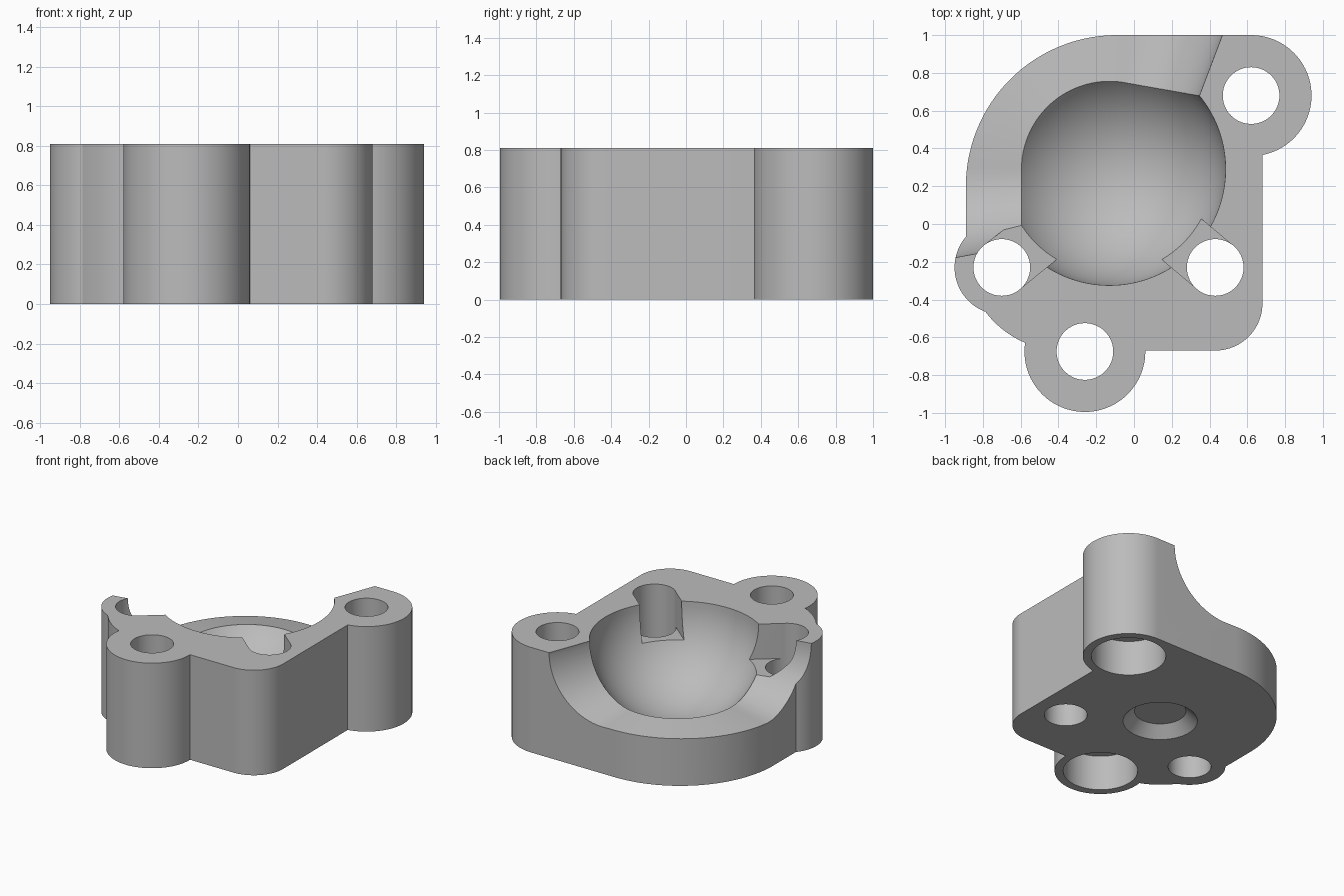
import bpy
import bmesh
from math import cos, sin, pi, radians
from mathutils import Matrix, Vector

cube = bpy.data.objects.get("Cube")
if cube:
    bpy.data.objects.remove(cube, do_unlink=True)

HEIGHT = 0.81
SOCKET = Vector((-0.13, 0.29, HEIGHT))
BIG_BOSSES = [(0.62, 0.68), (-0.26, -0.675)]
SMALL_HOLES = [(-0.70, -0.23, 39), (0.43, -0.23, 140)]  # x, y, slot direction
SWING = (80, 180)  # range of directions opened by the scoop


def add_object(name, bm):
    bmesh.ops.recalc_face_normals(bm, faces=bm.faces)
    mesh = bpy.data.meshes.new(name)
    bm.to_mesh(mesh)
    bm.free()
    obj = bpy.data.objects.new(name, mesh)
    bpy.context.collection.objects.link(obj)
    return obj


def arc(cx, cy, r, start, end, steps=32):
    angles = [radians(start + (end - start) * i / steps) for i in range(steps + 1)]
    return [(cx + r * cos(a), cy + r * sin(a)) for a in angles]


def prism(name, outline, z0, z1):
    bm = bmesh.new()
    face = bm.faces.new([bm.verts.new((x, y, z0)) for x, y in outline])
    new = bmesh.ops.extrude_face_region(bm, geom=[face])["geom"]
    verts = [v for v in new if isinstance(v, bmesh.types.BMVert)]
    bmesh.ops.translate(bm, vec=(0, 0, z1 - z0), verts=verts)
    return add_object(name, bm)


def cone(name, base, direction, r1, r2, length, segments=96):
    turn = Vector(direction).to_track_quat("Z", "Y").to_matrix().to_4x4()
    place = Matrix.Translation(base) @ turn @ Matrix.Translation((0, 0, length / 2))
    bm = bmesh.new()
    bmesh.ops.create_cone(bm, cap_ends=True, segments=segments, radius1=r1,
                          radius2=r2, depth=length, matrix=place)
    return add_object(name, bm)


def cylinder(name, x, y, r, z0, z1):
    return cone(name, (x, y, z0), (0, 0, 1), r, r, z1 - z0)


def combine(target, tool, operation):
    mod = target.modifiers.new(tool.name, "BOOLEAN")
    mod.operation, mod.object, mod.solver = operation, tool, "EXACT"
    graph = bpy.context.evaluated_depsgraph_get()
    mesh = bpy.data.meshes.new_from_object(target.evaluated_get(graph))
    target.modifiers.clear()
    target.data = mesh
    bpy.data.objects.remove(tool, do_unlink=True)


# Main block with a large rounded back corner
outline = [(0.68, 0.70), (0.62, 1.0)]
outline += arc(-0.09, 0.20, 0.80, 90, 180, 48)
outline += arc(-0.375, -0.155, 0.515, 180, 270)
outline += arc(0.43, -0.42, 0.25, 270, 360)
housing = prism("socket_housing", outline, 0, HEIGHT)

# Bosses around the screw holes
for x, y in BIG_BOSSES:
    combine(housing, cylinder("boss", x, y, 0.32, 0, HEIGHT), "UNION")
combine(housing, cylinder("small_boss", -0.70, -0.23, 0.25, 0, HEIGHT), "UNION")

# Ball socket
bm = bmesh.new()
bmesh.ops.create_uvsphere(bm, u_segments=96, v_segments=48, radius=0.615,
                          matrix=Matrix.Translation(SOCKET))
combine(housing, add_object("socket_cut", bm), "DIFFERENCE")

# Flared scoop: a cone at each end of the swing and a revolved wedge between
R_IN, R_OUT, REACH = 0.313, 0.313 + 0.19 * 1.5, 1.5
bm = bmesh.new()
axis_x = Vector((cos(radians(SWING[0])), sin(radians(SWING[0])), 0))
profile = [(0.05, 0.2), (0.05, -R_IN - 0.0095), (REACH, -R_OUT), (REACH, 0.2)]
face = bm.faces.new([bm.verts.new(SOCKET + axis_x * d + Vector((0, 0, z)))
                     for d, z in profile])
bmesh.ops.spin(bm, geom=[face] + face.edges[:] + face.verts[:], cent=SOCKET,
               axis=(0, 0, 1), angle=radians(SWING[1] - SWING[0]), steps=40)
start_face = [f for f in bm.faces if len(f.verts) == 4
              and all(abs((v.co - SOCKET).cross(axis_x).z) < 1e-5 for v in f.verts)]
if not start_face:
    edges = [e for e in bm.edges if e.is_boundary]
    bmesh.ops.holes_fill(bm, edges=edges, sides=0)
combine(housing, add_object("scoop_cut", bm), "DIFFERENCE")
for angle in SWING:
    a = radians(angle)
    tool = cone("scoop_end", SOCKET, (cos(a), sin(a), 0), R_IN, R_OUT, REACH, 128)
    combine(housing, tool, "DIFFERENCE")

# Through holes with deep counterbores underneath
for x, y in BIG_BOSSES:
    combine(housing, cylinder("hole", x, y, 0.15, -0.1, 1), "DIFFERENCE")
    combine(housing, cylinder("counterbore", x, y, 0.26, -0.1, 0.27), "DIFFERENCE")

# Small holes with slots opening into the socket
for x, y, angle in SMALL_HOLES:
    combine(housing, cylinder("hole", x, y, 0.15, -0.1, 1), "DIFFERENCE")
    a = radians(angle)
    along, side = Vector((cos(a), sin(a))), Vector((-sin(a), cos(a))) * 0.149
    near, far = Vector((x, y)), Vector((x, y)) + along * 0.42
    corners = [near - side, far - side, far + side, near + side]
    combine(housing, prism("slot", corners, 0.54, 1), "DIFFERENCE")

# Countersunk recess in the underside
combine(housing, cone("recess", (-0.13, 0.13, -0.04), (0, 0, 1), 0.30, 0.18, 0.12),
        "DIFFERENCE")

# Finish
grey = bpy.data.materials.new("plain_grey")
grey.use_nodes = True
colour = (0.5, 0.5, 0.5, 1)
grey.diffuse_color = colour
grey.node_tree.nodes["Principled BSDF"].inputs["Base Color"].default_value = colour
housing.data.materials.clear()
housing.data.materials.append(grey)
bpy.ops.object.select_all(action="DESELECT")
housing.select_set(True)
bpy.context.view_layer.objects.active = housing
bpy.ops.object.shade_smooth_by_angle(angle=radians(30))
